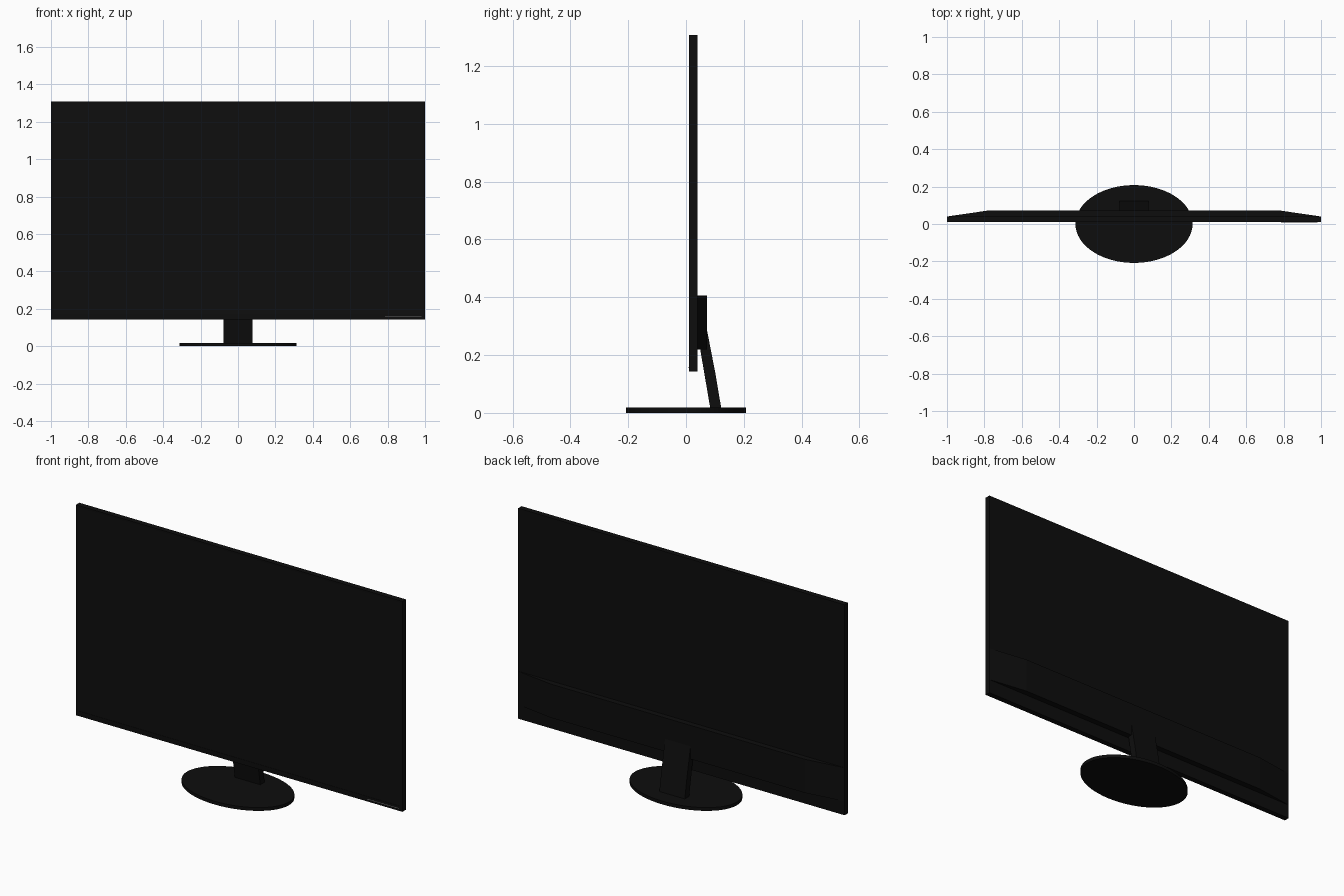
import bpy, bmesh
from mathutils import Matrix

if "Cube" in bpy.data.objects:
    bpy.data.objects.remove(bpy.data.objects["Cube"])


def material(name, value):
    m = bpy.data.materials.new(name)
    m.diffuse_color = (value, value, value, 1)
    m.use_nodes = True
    m.node_tree.nodes["Principled BSDF"].inputs["Base Color"].default_value = m.diffuse_color
    return m


BLACK = material("black_plastic", 0.004)
GLASS = material("dark_screen", 0.0045)
GREY = material("grey_marking", 0.15)


def add_object(name, bm, mat):
    bmesh.ops.recalc_face_normals(bm, faces=bm.faces)
    mesh = bpy.data.meshes.new(name)
    bm.to_mesh(mesh)
    bm.free()
    mesh.materials.append(mat)
    obj = bpy.data.objects.new(name, mesh)
    bpy.context.collection.objects.link(obj)
    return obj


def box(name, x, y, z, mat):
    bm = bmesh.new()
    size = Matrix.Diagonal((x[1] - x[0], y[1] - y[0], z[1] - z[0], 1))
    mid = Matrix.Translation([(a + b) / 2 for a, b in (x, y, z)])
    bmesh.ops.create_cube(bm, size=1, matrix=mid @ size)
    return add_object(name, bm, mat)


def prism(name, points, offset, mat):
    """Extrude a flat outline along an offset vector."""
    bm = bmesh.new()
    face = bm.faces.new([bm.verts.new(p) for p in points])
    new = bmesh.ops.extrude_face_region(bm, geom=[face])["geom"]
    bmesh.ops.translate(bm, vec=offset,
                        verts=[v for v in new if isinstance(v, bmesh.types.BMVert)])
    return add_object(name, bm, mat)


# Display panel housing, with the screen set into its thin frame
box("panel_housing", (-1, 1), (0.0125, 0.04), (0.143, 1.308), BLACK)
box("screen", (-0.985, 0.985), (0.0115, 0.014), (0.17, 1.295), GLASS)

# Thin frame around the screen
for side in (-1, 1):
    box("frame_side", sorted((side, side * 0.985)), (0.01, 0.0125), (0.143, 1.308), BLACK)
box("frame_top", (-0.985, 0.985), (0.01, 0.0125), (1.295, 1.308), BLACK)
box("frame_bottom", (-0.985, 0.985), (0.01, 0.0125), (0.143, 0.17), BLACK)

# Control strip at the lower right of the frame
box("control_strip", (0.785, 0.98), (0.0092, 0.0105), (0.155, 0.158), GREY)

# Electronics housing across the lower back, tapering to both ends
outline = [(-1, 0.04), (-0.78, 0.072), (0.78, 0.072), (1, 0.04)]
prism("rear_housing", [(x, y, 0.22) for x, y in outline], (0, 0, 0.186), BLACK)

# Leaning stand neck
profile = [(0.085, 0.01), (0.123, 0.01), (0.102, 0.135), (0.072, 0.29),
           (0.05, 0.29), (0.05, 0.215)]
prism("stand_neck", [(-0.078, y, z) for y, z in profile], (0.156, 0, 0), BLACK)

# Oval base
bm = bmesh.new()
bmesh.ops.create_cone(bm, cap_ends=True, segments=64, radius1=1, radius2=1, depth=1,
                      matrix=Matrix.Translation((0, 0, 0.009)) @ Matrix.Diagonal((0.313, 0.208, 0.018, 1)))
base = add_object("stand_base", bm, BLACK)
bpy.context.view_layer.objects.active = base
base.select_set(True)
bpy.ops.object.shade_smooth_by_angle()
